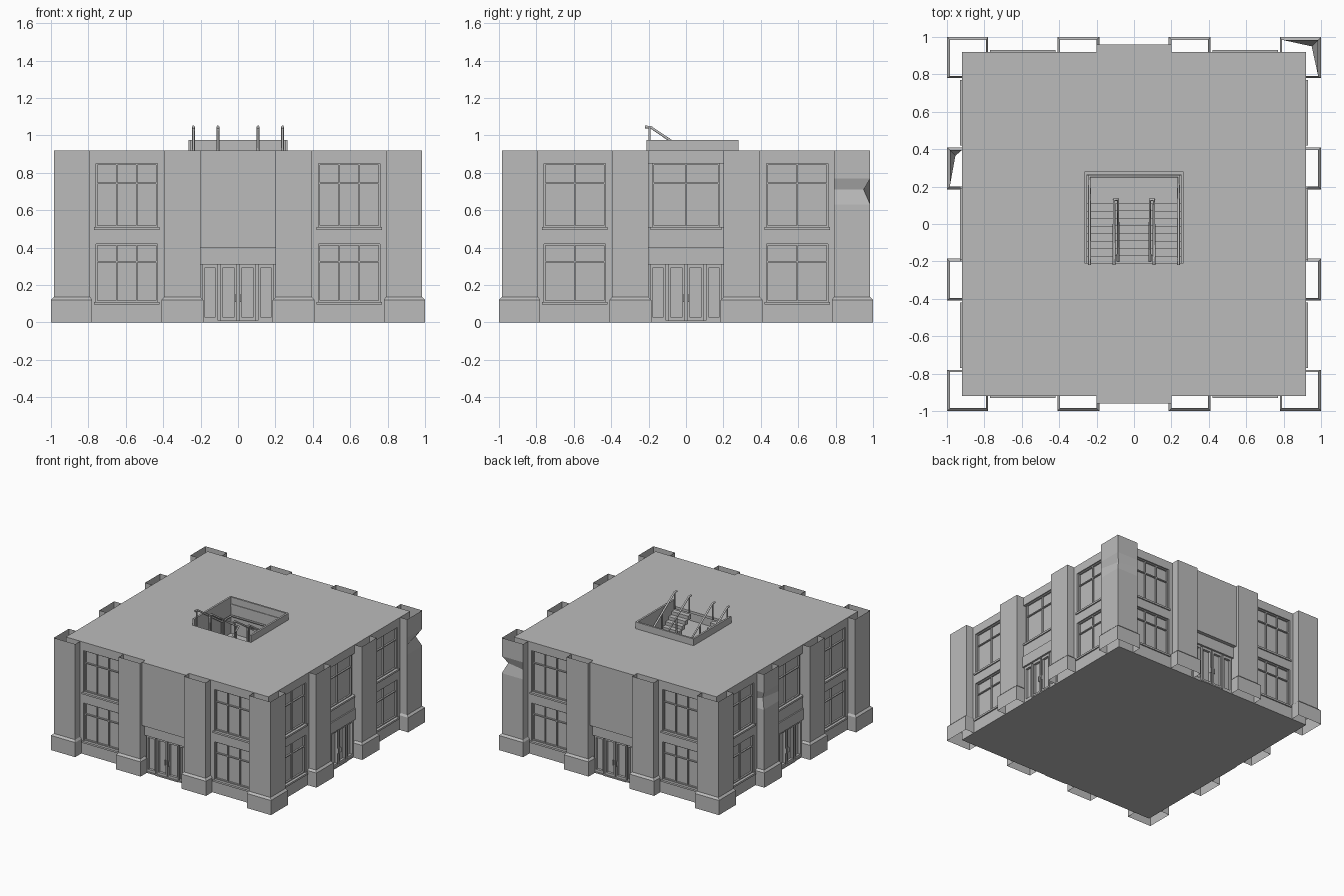
import bpy, bmesh, math
from mathutils import Matrix, Vector

if "Cube" in bpy.data.objects:
    bpy.data.objects.remove(bpy.data.objects["Cube"])

stone = bpy.data.materials.new("stone_grey")
stone.use_nodes = True
GREY = (0.5, 0.5, 0.5, 1)
stone.diffuse_color = GREY
stone.node_tree.nodes["Principled BSDF"].inputs["Base Color"].default_value = GREY

parts = {}
HALF, TOP = 0.92, 0.92


def turn(side):
    return Matrix.Rotation(side * math.pi / 2, 4, "Z")


def mesh_for(name):
    return parts.setdefault(name, bmesh.new())


def box(name, x0, x1, y0, y1, z0, z1, side=0):
    size = Matrix.Diagonal((x1 - x0, y1 - y0, z1 - z0, 1))
    place = Matrix.Translation(((x0 + x1) / 2, (y0 + y1) / 2, (z0 + z1) / 2))
    bmesh.ops.create_cube(mesh_for(name), size=1, matrix=turn(side) @ place @ size)


def wall_box(name, side, u0, u1, d0, d1, z0, z1):
    """Box on a facade: u runs along the wall, d is the distance outward."""
    box(name, u0, u1, -d1, -d0, z0, z1, side)


def pilaster(name, side, foot, shaft, chipped=None):
    """Open hollow sheet with a wider foot; one corner can be chipped."""
    bm = mesh_for(name)
    levels = [(0, foot), (0.12, foot), (0.135, shaft)]
    if chipped is not None:
        index, push = chipped
        dented = list(shaft)
        dented[index] = (shaft[index][0] + push[0], shaft[index][1] + push[1])
        levels += [(0.63, shaft), (0.71, dented), (0.77, shaft)]
    levels.append((TOP, shaft))
    rings = [[bm.verts.new(turn(side) @ Vector((u, -d, z))) for u, d in line]
             for z, line in levels]
    for low, high in zip(rings, rings[1:]):
        for i in range(len(low) - 1):
            bm.faces.new((low[i], low[i + 1], high[i + 1], high[i]))


def u_shape(u0, u1, d):
    return [(u0, HALF), (u0, d), (u1, d), (u1, HALF)]


def l_shape(a, d):
    return [(a, HALF), (a, d), (d, d), (d, a), (HALF, a)]


def window(side, u0, u1, z0, z1, lights):
    """Frame, mullions and transom in front of the recessed glass."""
    name, t = "window_frames", 0.008
    bar = z0 + (z1 - z0) * 0.68
    for z in (z0, bar, z1 - t):
        wall_box(name, side, u0, u1, 0.895, 0.908, z, z + t)
    for i in range(lights + 1):
        u = u0 + (u1 - u0 - t) * i / lights
        wall_box(name, side, u, u + t, 0.895, 0.908, z0, z1)
    wall_box("window_sills", side, u0 - 0.01, u1 + 0.01, 0.9, 0.93, z0 - 0.015, z0)


def entrance(side):
    wall_box("door_header", side, -0.2, 0.2, 0.88, 0.93, 0.31, 0.4)
    for s in (-1, 1):
        for a, b in ((0.006, 0.096), (0.108, 0.19)):
            u0, u1 = sorted((s * a, s * b))
            for l, r in ((u0, u0 + 0.012), (u1 - 0.012, u1)):
                wall_box("door_frames", side, l, r, 0.89, 0.915, 0.01, 0.31)
            for z in (0.01, 0.29):
                wall_box("door_frames", side, u0, u1, 0.89, 0.915, z, z + 0.02)
        u0, u1 = sorted((s * 0.012, s * 0.02))
        wall_box("door_handles", side, u0, u1, 0.91, 0.928, 0.11, 0.15)
    wall_box("door_step", side, -0.1, 0.1, 0.88, 0.925, 0, 0.01)


# Facades
for side in range(4):
    plain = side % 2 == 0
    wall_box("glass", side, -0.9, 0.9, 0.88, 0.895, 0.005, 0.9)
    for s in (-1, 1):
        for a, b in ((0.2, 0.43), (0.76, HALF)):
            u0, u1 = sorted((s * a, s * b))
            wall_box("wall_piers", side, u0, u1, 0.88, HALF, 0, 0.9)
        u0, u1 = sorted((s * 0.43, s * 0.76))
        for z0, z1 in ((0, 0.11), (0.42, 0.51), (0.85, 0.9)):
            wall_box("wall_bands", side, u0, u1, 0.88, HALF, z0, z1)
        for z0, z1 in ((0.11, 0.42), (0.51, 0.85)):
            window(side, u0, u1, z0, z1, 3 if plain else 2)
        foot, shaft = sorted((s * 0.185, s * 0.41)), sorted((s * 0.2, s * 0.395))
        chip = (1, (0.03, -0.03)) if side == 3 and s == -1 else None
        pilaster("pilasters", side, u_shape(*foot, 1), u_shape(*shaft, 0.985), chip)
    chip = (2, (-0.035, -0.035)) if side == 1 else None
    pilaster("corner_pilasters", side, l_shape(0.78, 1), l_shape(0.79, 0.985), chip)
    entrance(side)
    if plain:
        wall_box("entrance_panel", side, -0.2, 0.2, 0.88, 0.96, 0.4, TOP)
    else:
        for z0, z1 in ((0.4, 0.51), (0.85, 0.9)):
            wall_box("wall_bands", side, -0.2, 0.2, 0.88, HALF, z0, z1)
        window(side, -0.18, 0.18, 0.51, 0.85, 2)

# Ground floor, upper floor and roof with a stair opening
box("ground_floor", -HALF, HALF, -HALF, HALF, 0, 0.01)
box("upper_floor", -0.89, 0.89, -0.89, 0.89, 0.44, 0.46)
roof = mesh_for("roof")


def rectangle(x, y0, y1, z):
    return [roof.verts.new(p) for p in ((-x, y0, z), (x, y0, z), (x, y1, z), (-x, y1, z))]


loops = [rectangle(HALF, -HALF, HALF, 0.9), rectangle(HALF, -HALF, HALF, TOP),
         rectangle(0.25, -0.21, 0.26, TOP), rectangle(0.25, -0.21, 0.26, 0.9)]
for a, b in zip(loops, loops[1:] + loops[:1]):
    for i in range(4):
        j = (i + 1) % 4
        roof.faces.new((a[i], a[j], b[j], b[i]))

# Stairwell curb, open at the front
for s in (-1, 1):
    x0, x1 = sorted((s * 0.25, s * 0.265))
    box("stair_curb", x0, x1, -0.21, 0.28, 0.46, 0.975)
box("stair_curb", -0.25, 0.25, 0.265, 0.28, 0.46, 0.975)

# Two side flights lead down to a landing, one middle flight goes on down
STEPS, RUN, RISE = 8, 0.04, 0.027
LAND = TOP - RISE * (STEPS + 1)
box("landing", -0.25, 0.25, 0.11, 0.265, LAND - 0.02, LAND)
for i in range(STEPS):
    y, z = -0.21 + RUN * i, TOP - RISE * (i + 1)
    for x0, x1 in ((-0.25, -0.1), (0.1, 0.25)):
        box("side_steps", x0, x1, y, y + RUN, z - 0.035, z)
    y, z = 0.11 - RUN * (i + 1), LAND - RISE * (i + 1)
    box("middle_steps", -0.1, 0.1, y, y + RUN, max(z - 0.035, 0.45), z)

# Turn every part into an object
for name, bm in parts.items():
    if name == "roof":
        bmesh.ops.recalc_face_normals(bm, faces=bm.faces)
    mesh = bpy.data.meshes.new(name)
    bm.to_mesh(mesh)
    bm.free()
    mesh.materials.append(stone)
    bpy.context.collection.objects.link(bpy.data.objects.new(name, mesh))


def rail(name, points, radius=0.008):
    curve = bpy.data.curves.new(name, "CURVE")
    curve.dimensions = "3D"
    curve.bevel_depth, curve.bevel_resolution = radius, 1
    curve.use_fill_caps = True
    line = curve.splines.new("POLY")
    line.points.add(len(points) - 1)
    for p, co in zip(line.points, points):
        p.co = (*co, 1)
    curve.materials.append(stone)
    bpy.context.collection.objects.link(bpy.data.objects.new(name, curve))


# Handrails and posts
def rail_height(y):
    return 1.045 - 0.68 * (y + 0.19)


END = rail_height(0.13)
for s in (-1, 1):
    outer, inner = s * 0.238, s * 0.107
    rail("outer_handrail", [(outer, -0.22, 1.045), (outer, -0.19, 1.045), (outer, 0.13, END)])
    rail("middle_handrail", [(inner, -0.22, 1.045), (inner, -0.19, 1.045), (inner, 0.13, END),
                             (s * 0.085, 0.13, END), (s * 0.085, -0.2, END - 0.22)])
    for x in (outer, inner):
        for y in (-0.195, -0.03, 0.13):
            top = rail_height(y)
            rail("rail_post", [(x, y, top - 0.14), (x, y, top)], 0.007)
rail("landing_handrail", [(-0.238, 0.13, END), (-0.238, 0.255, END),
                          (0.238, 0.255, END), (0.238, 0.13, END)])
